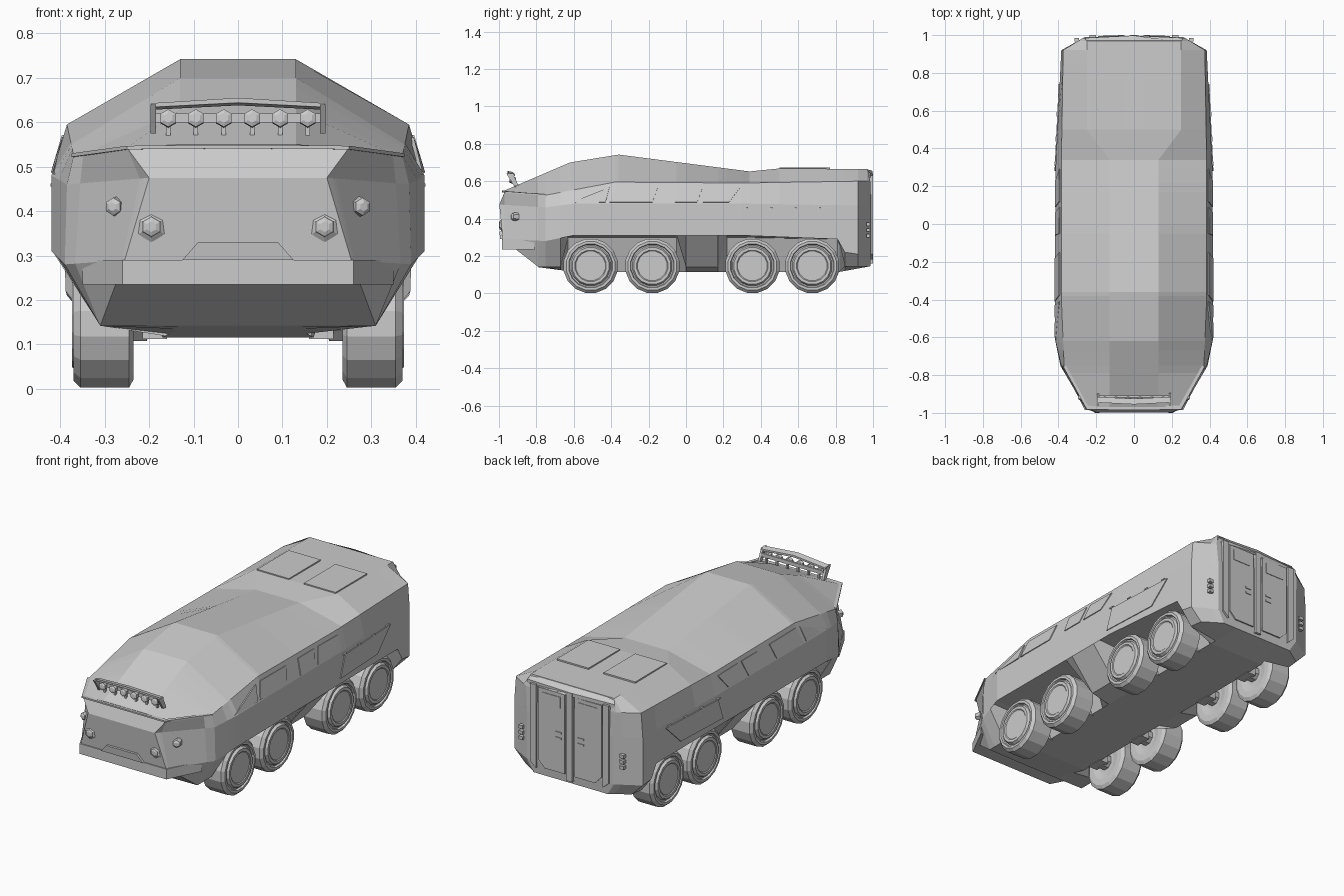
import bpy, bmesh
from math import pi, sin, cos
from mathutils import Vector

if "Cube" in bpy.data.objects:
    bpy.data.objects.remove(bpy.data.objects["Cube"])

WHEEL_Y = (-0.51, -0.18, 0.355, 0.675)


def finish(bm, name, mirror=False):
    bmesh.ops.recalc_face_normals(bm, faces=bm.faces)
    me = bpy.data.meshes.new(name)
    bm.to_mesh(me)
    bm.free()
    ob = bpy.data.objects.new(name, me)
    bpy.context.collection.objects.link(ob)
    if mirror:
        ob.modifiers.new("mirror", 'MIRROR')
    return ob


def prism(name, pts, offset, mirror=False):
    """Flat polygon extruded along an offset vector."""
    bm = bmesh.new()
    o = Vector(offset)
    a = [bm.verts.new(p) for p in pts]
    b = [bm.verts.new(Vector(p) + o) for p in pts]
    bm.faces.new(a)
    bm.faces.new(b)
    n = len(a)
    for i in range(n):
        bm.faces.new((a[i], a[(i + 1) % n], b[(i + 1) % n], b[i]))
    return finish(bm, name, mirror)


def box(name, lo, hi, mirror=False):
    (x0, y0, z0), (x1, y1, z1) = lo, hi
    return prism(name, [(x0, y0, z0), (x1, y0, z0), (x1, y1, z0), (x0, y1, z0)],
                 (0, 0, z1 - z0), mirror)


def lathe(name, base, axis, profile, sides, mirror=False):
    """Revolve (distance, radius) profile round an axis through base."""
    bm = bmesh.new()
    d = Vector(axis).normalized()
    u = d.cross(Vector((0, 0, 1))) if abs(d.z) < 0.9 else Vector((1, 0, 0))
    u.normalize()
    v = d.cross(u)
    rings = []
    for t, r in profile:
        rings.append([bm.verts.new(Vector(base) + d * t + r * (
            u * cos(2 * pi * (i + .5) / sides) + v * sin(2 * pi * (i + .5) / sides)))
            for i in range(sides)])
    for p, q in zip(rings, rings[1:]):
        for i in range(sides):
            j = (i + 1) % sides
            bm.faces.new((p[i], p[j], q[j], q[i]))
    bm.faces.new(rings[0])
    bm.faces.new(rings[-1])
    return finish(bm, name, mirror)


# Hull rails: each is (y, half width, z) from nose to tail
roof = [(-.97, .13, .55), (-.62, .13, .70), (-.36, .13, .742), (.34, .13, .652),
        (.5, .25, .668), (.97, .25, .665)]
shoulder = [(-.97, .25, .543), (-.75, .37, .525), (-.38, .385, .595), (.3, .385, .59),
            (.92, .375, .60), (.985, .27, .60)]
belt = [(-.998, .2, .475), (-.75, .385, .46), (-.6, .42, .48), (.3, .415, .48),
        (.92, .385, .47), (.99, .26, .47)]
skirt = [(-.98, .255, .29), (-.75, .39, .28), (-.6, .42, .31), (.3, .415, .31),
         (.81, .39, .29), (.85, .388, .22), (.92, .385, .21), (.99, .26, .21)]
inner = [(-.79, .31, .142), (-.67, .31, .142), (-.63, .23, .30), (-.05, .23, .30),
         (0, .28, .14), (.17, .28, .14), (.22, .23, .30), (.81, .23, .29),
         (.85, .33, .145), (.92, .32, .145), (.985, .22, .145)]
belly = [(-.79, .13, .14), (-.6, .17, .115), (.82, .17, .115), (.985, .13, .145)]
rails = [roof, shoulder, belt, skirt, inner, belly]


def on_rail(rail, y):
    if y <= rail[0][0]:
        p = rail[0]
    elif y >= rail[-1][0]:
        p = rail[-1]
    else:
        for a, b in zip(rail, rail[1:]):
            if a[0] <= y <= b[0]:
                t = (y - a[0]) / (b[0] - a[0])
                p = [a[k] + t * (b[k] - a[k]) for k in range(3)]
                break
    return Vector((p[1], p[0], p[2]))


def side(y, z):
    """Point on the right hull side at the given y and z."""
    b = on_rail(belt, y)
    e = on_rail(shoulder if z > b.z else skirt, y)
    return Vector((b.x + (e.x - b.x) * (z - b.z) / (e.z - b.z), y, z))


# Hull lofted through the rails
bm = bmesh.new()
stations = sorted({p[0] for r in rails for p in r})
rings = []
for y in stations:
    half = [on_rail(r, y) for r in rails]
    rings.append([bm.verts.new(p) for p in half] +
                 [bm.verts.new((-p.x, p.y, p.z)) for p in reversed(half)])
for p, q in zip(rings, rings[1:]):
    for i in range(12):
        j = (i + 1) % 12
        bm.faces.new((p[i], p[j], q[j], q[i]))
for r in (rings[0], rings[-1]):
    for i in range(5):
        bm.faces.new((r[i], r[i + 1], r[10 - i], r[11 - i]))
bmesh.ops.remove_doubles(bm, verts=bm.verts, dist=0.0005)
finish(bm, "hull")

# Brow over the wrap-round windscreen
prism("windscreen_brow", [(0, -.965, .541), (0, -.985, .541), (.25, -.982, .539),
      (.375, -.755, .522), (.36, -.75, .522), (.24, -.96, .539)], (0, 0, .008), True)

# Side windows and rear side locker
windows = [[(-.62, .482), (-.41, .565), (-.43, .486)],
           [(-.41, .486), (-.375, .57), (-.15, .568), (-.18, .486)],
           [(-.06, .486), (-.05, .568), (.09, .568), (.06, .486)],
           [(.09, .486), (.12, .568), (.29, .565), (.23, .486)]]
for k, w in enumerate(windows):
    prism(f"side_window_{k + 1}", [side(y, z) - Vector((.004, 0, 0)) for y, z in w],
          (.008, 0, .002), True)
prism("side_locker", [side(y, z) for y, z in
      [(.28, .34), (.32, .455), (.74, .455), (.62, .34)]], (.005, 0, 0), True)
for k in range(4):
    p = side(.32 + .13 * k, .458)
    box(f"locker_hinge_{k + 1}", p - Vector((.005, .012, .003)),
        p + Vector((.008, .012, .004)), True)

# Nose: chin plate, grille plate, headlights and marker lamps
prism("chin_plate", [(-.26, -.985, .235), (.26, -.985, .235), (.35, -.81, .235),
      (-.35, -.81, .235)], (0, 0, .055))
prism("nose_plate", [(-.125, -.98, .29), (.125, -.98, .29), (.09, -.985, .33),
      (-.09, -.985, .33)], (0, -.013, 0))
lathe("headlight", (.195, -.96, .365), (0, -1, 0),
      [(0, .037), (.025, .035), (.032, .024), (.036, .022), (.04, .012)], 6, True)
lathe("marker_lamp", (.27, -.90, .41), (.4, -1, 0),
      [(0, .024), (.03, .02), (.036, .01)], 6, True)

# Light bar with six lamps
prism("light_bar_hood", [(0, -.955, .655), (.195, -.945, .643), (.195, -.945, .634),
      (0, -.955, .644)], (0, .03, -.006), True)
prism("light_bar_bracket", [(.185, -.96, .64), (.185, -.925, .64), (.185, -.895, .575),
      (.185, -.92, .575)], (.012, 0, 0), True)
box("light_bar_rail", (-.185, -.918, .60), (.185, -.908, .62))
for k, x in enumerate((.032, .095, .157)):
    lathe(f"bar_lamp_{k + 1}", (x, -.91, .606), (0, -1, .12),
          [(0, .01), (.012, .02), (.03, .02), (.034, .011)], 6, True)
    box(f"bar_lamp_foot_{k + 1}", (x - .005, -.92, .57), (x + .005, -.908, .605), True)

# Roof hatches and rear beacons
box("roof_hatch", (.045, .5, .65), (.235, .77, .674), True)
lathe("rear_beacon", (.315, .845, .60), (.15, 1, 0),
      [(0, .014), (.012, .022), (.045, .022), (.06, .012)], 6, True)

# Rear doors, frame, windows, handles and lamps
prism("rear_top_lip", [(.0, .965, .664), (.25, .965, .664), (.26, .985, .64),
      (0, .998, .64), (0, .998, .655)], (0, 0, -.02), True)
prism("rear_door", [(.03, .98, .19), (.15, .98, .19), (.19, .98, .23), (.19, .98, .62),
      (.03, .98, .62)], (0, .016, 0), True)
box("door_pillar", (-.018, .98, .16), (.018, 1, .64))
prism("door_frame", [(.2, .98, .18), (.235, .98, .21), (.235, .98, .63), (.2, .98, .63)],
      (0, .02, 0), True)
prism("door_window", [(.055, .99, .54), (.165, .99, .54), (.165, .99, .6),
      (.055, .99, .6)], (0, .009, 0), True)
for z in (.37, .40):
    box("door_handle", (.05, .99, z), (.085, 1, z + .01), True)
for z in (.30, .33, .36):
    box("rear_lamp", (.29, .965, z), (.315, .985, z + .018), True)

# Wheels, hubs, axles and suspension blocks
tyre = [(.242, .06), (.235, .095), (.235, .128), (.245, .147), (.355, .147),
        (.37, .132), (.37, .119), (.36, .115), (.36, .108), (.374, .1),
        (.374, .085), (.37, .08)]
for k, y in enumerate(WHEEL_Y):
    lathe(f"wheel_{k + 1}", (0, y, .147), (1, 0, 0), tyre, 16, True)
    lathe(f"hub_{k + 1}", (0, y, .147), (1, 0, 0),
          [(.14, .025), (.2, .025), (.205, .042), (.25, .042)], 8, True)
    box(f"suspension_{k + 1}", (.16, y - .045, .112), (.215, y + .045, .18), True)
